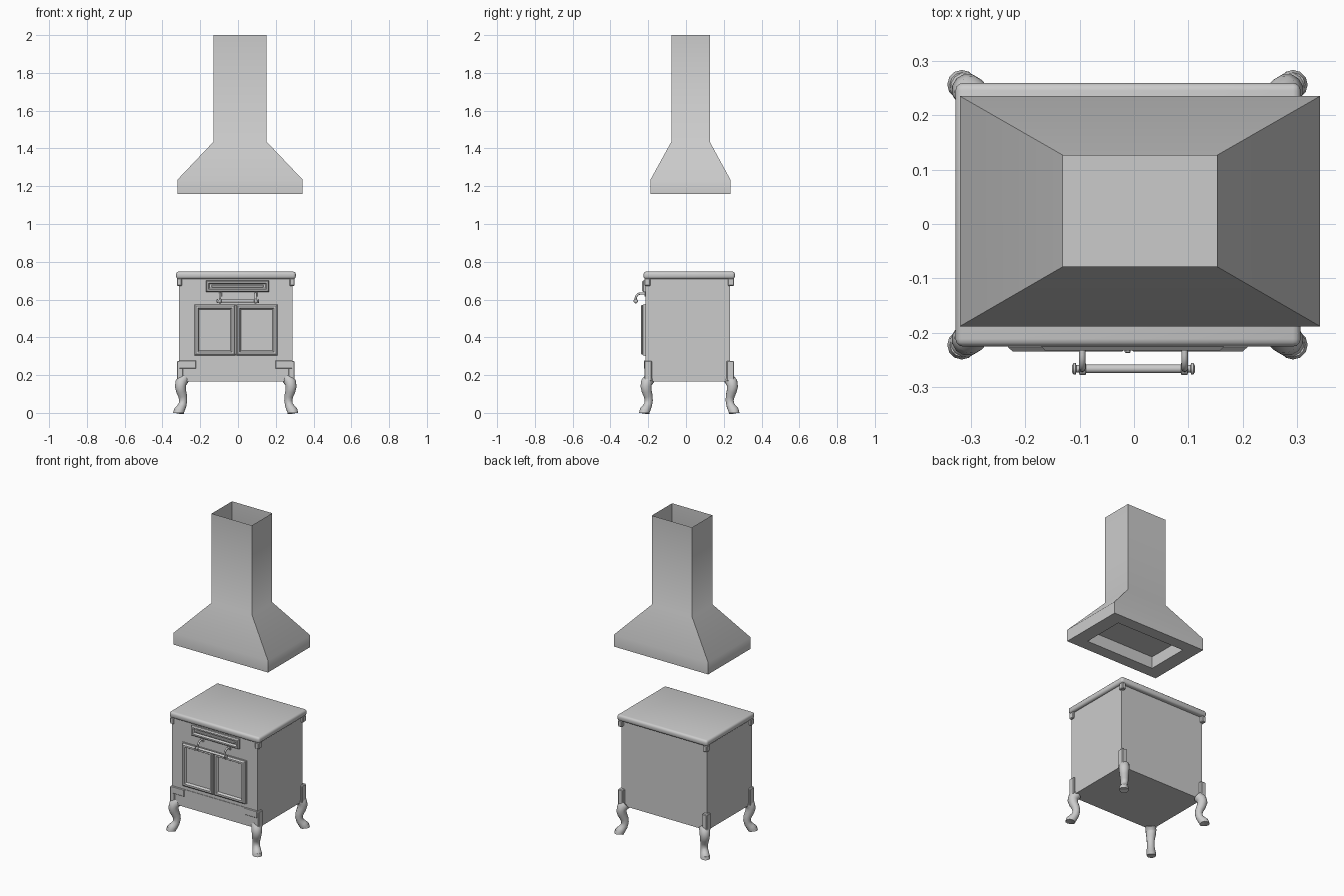
import bpy, bmesh, math
from mathutils import Vector

old = bpy.data.objects.get("Cube")
if old:
    bpy.data.objects.remove(old, do_unlink=True)

# One grey metal for everything
metal = bpy.data.materials.new("grey_metal")
metal.use_nodes = True
GREY = (0.6, 0.6, 0.6, 1)
metal.diffuse_color = GREY
metal.node_tree.nodes["Principled BSDF"].inputs["Base Color"].default_value = GREY

CX, CY = -0.012, 0.017      # stove centre
FRONT = -0.215              # stove front face


def finish(name, bm, angle=30):
    bmesh.ops.recalc_face_normals(bm, faces=bm.faces)
    mesh = bpy.data.meshes.new(name)
    bm.to_mesh(mesh)
    bm.free()
    mesh.materials.append(metal)
    obj = bpy.data.objects.new(name, mesh)
    bpy.context.collection.objects.link(obj)
    bpy.ops.object.select_all(action='DESELECT')
    obj.select_set(True)
    bpy.context.view_layer.objects.active = obj
    bpy.ops.object.shade_smooth_by_angle(angle=math.radians(angle))
    return obj


def box(name, x, y, z, bevel=0, segments=2):
    """Box from (min, max) ranges, with rounded edges."""
    bm = bmesh.new()
    bmesh.ops.create_cube(bm, size=1)
    for v in bm.verts:
        v.co = [r[0] if c < 0 else r[1] for c, r in zip(v.co, (x, y, z))]
    if bevel:
        bmesh.ops.bevel(bm, geom=bm.edges[:], offset=bevel, segments=segments,
                        profile=0.5, affect='EDGES')
    return finish(name, bm)


def rect_loft(name, rings, place, cap_start=False, cap_end=False, angle=30):
    """Skin rectangles (u0, u1, v0, v1, w), each put in space by place(u, v, w)."""
    bm = bmesh.new()
    loops = []
    for u0, u1, v0, v1, w in rings:
        corners = ((u0, v0), (u1, v0), (u1, v1), (u0, v1))
        loops.append([bm.verts.new(place(u, v, w)) for u, v in corners])
    for a, b in zip(loops, loops[1:]):
        for i in range(4):
            j = (i + 1) % 4
            bm.faces.new((a[i], a[j], b[j], b[i]))
    if cap_start:
        bm.faces.new(loops[0])
    if cap_end:
        bm.faces.new(loops[-1])
    return finish(name, bm, angle)


def framed_panel(name, x0, x1, z0, z1, border, height):
    """Raised moulding around a recessed panel on the stove front."""
    steps = ((0, 0), (0, height * 0.6), (border * 0.3, height),
             (border * 0.7, height), (border, height * 0.3))
    rings = [(x0 + d, x1 - d, z0 + d, z1 - d, FRONT - h) for d, h in steps]
    return rect_loft(name, rings, lambda u, v, w: (u, w, v), cap_end=True)


def tube(name, path, sides=12):
    """Skin circles along a path of (point, radius)."""
    bm = bmesh.new()
    loops = []
    for i, (p, r) in enumerate(path):
        ahead = Vector(path[min(i + 1, len(path) - 1)][0])
        t = (ahead - Vector(path[max(i - 1, 0)][0])).normalized()
        side = t.orthogonal().normalized() if i == 0 else (side - side.dot(t) * t).normalized()
        other = t.cross(side)
        loops.append([bm.verts.new(Vector(p) + r * (math.cos(a) * side + math.sin(a) * other))
                      for a in (math.tau * k / sides for k in range(sides))])
    for a, b in zip(loops, loops[1:]):
        for i in range(sides):
            j = (i + 1) % sides
            bm.faces.new((a[i], a[j], b[j], b[i]))
    bm.faces.new(loops[0])
    bm.faces.new(loops[-1])
    return finish(name, bm, 50)


# Extractor hood: recessed underside, rim, flare and open duct
rim = (-0.32, 0.342, -0.188, 0.235)
duct = (-0.13, 0.152, -0.078, 0.126)
inner = (rim[0] + 0.09, rim[1] - 0.09, rim[2] + 0.075, rim[3] - 0.075)
rect_loft("hood", [inner + (1.235,), inner + (1.16,), rim + (1.16,), rim + (1.235,),
                   duct + (1.435,), duct + (2.0,)],
          lambda u, v, w: (u, v, w), cap_start=True, angle=50)

# Stove body, base skirt and top slab
box("stove_body", (-0.312, 0.288), (FRONT, 0.233), (0.167, 0.715))
box("front_skirt", (-0.305, 0.281), (FRONT - 0.003, FRONT + 0.01), (0.167, 0.278))
box("top_slab", (CX - 0.316, CX + 0.318), (-0.225, 0.259), (0.709, 0.748), 0.014, 3)

# Legs and corner brackets
for sx, side in ((1, "left"), (-1, "right")):
    for sy, end in ((-1, "front"), (1, "back")):
        def span(c, s, a, b):
            return tuple(sorted((c + s * a, c + s * b)))

        # S-curved leg leaning out along the diagonal: (offset, height, radius)
        curve = ((-0.012, 0.18, 0.03), (0.003, 0.16, 0.031), (0.006, 0.14, 0.03),
                 (0.002, 0.115, 0.027), (-0.006, 0.09, 0.024), (-0.009, 0.065, 0.022),
                 (-0.005, 0.042, 0.022), (0.004, 0.024, 0.025), (0.012, 0.012, 0.028),
                 (0.014, 0.0, 0.027))
        tube(f"{end}_{side}_leg",
             [((CX + sx * (0.287 + d), CY + sy * (0.223 + d), z), r) for d, z, r in curve])

        # Foot toe pad
        bm = bmesh.new()
        bmesh.ops.create_cone(bm, cap_ends=True, segments=12, radius1=0.027,
                              radius2=0.022, depth=0.02)
        pad = finish(f"{end}_{side}_foot", bm)
        pad.location = (CX + sx * 0.304, CY + sy * 0.239, 0.01)

        # Post at the bottom corner, small clip under the slab
        for part, inset, z in (("post", 0.278, (0.167, 0.275)), ("clip", 0.285, (0.672, 0.712))):
            box(f"{end}_{side}_{part}", span(CX, sx, inset, 0.312),
                span(CY, sy, inset - 0.08, 0.238), z, 0.004, 1)
    box(f"front_{side}_bracket", span(CX, sx, 0.21, 0.3), (FRONT - 0.008, FRONT + 0.01),
        (0.234, 0.278), 0.003, 1)

# Doors with a cover strip, and the vent above
box("door_surround", (-0.237, 0.214), (FRONT - 0.006, FRONT + 0.01), (0.302, 0.577))
framed_panel("right_door", -0.231, -0.014, 0.304, 0.574, 0.026, 0.019)
framed_panel("left_door", -0.009, 0.208, 0.304, 0.574, 0.026, 0.019)
box("door_strip", (-0.017, -0.006), (-0.237, FRONT), (0.31, 0.57), 0.002, 1)
framed_panel("vent_frame", -0.17, 0.165, 0.64, 0.702, 0.02, 0.017)
box("vent_bar", (-0.14, 0.135), (FRONT - 0.013, FRONT), (0.664, 0.678), 0.003, 1)

# Handle: two hooked arms, a rod and end knobs
for x, side in ((0.093, "left"), (-0.095, "right")):
    arc = [(FRONT + 0.005, 0.632)]
    arc += [(-0.24 - 0.026 * math.sin(a), 0.606 + 0.026 * math.cos(a))
            for a in (math.pi * k / 12 for k in range(8))]
    tube(f"{side}_handle_arm", [((x, y, z), 0.006) for y, z in arc], 8)
    box(f"{side}_handle_plate", (x - 0.009, x + 0.009), (FRONT - 0.006, FRONT),
        (0.615, 0.645), 0.002, 1)
    s = 1 if x > 0 else -1
    tube(f"{side}_handle_knob",
         [((x + s * d, -0.266, 0.592), r) for d, r in
          ((-0.007, 0.008), (-0.006, 0.012), (0.005, 0.012), (0.006, 0.007),
           (0.011, 0.007), (0.012, 0.011), (0.016, 0.011), (0.019, 0.006))])
tube("handle_rod", [((-0.095, -0.266, 0.592), 0.008), ((0.093, -0.266, 0.592), 0.008)])
